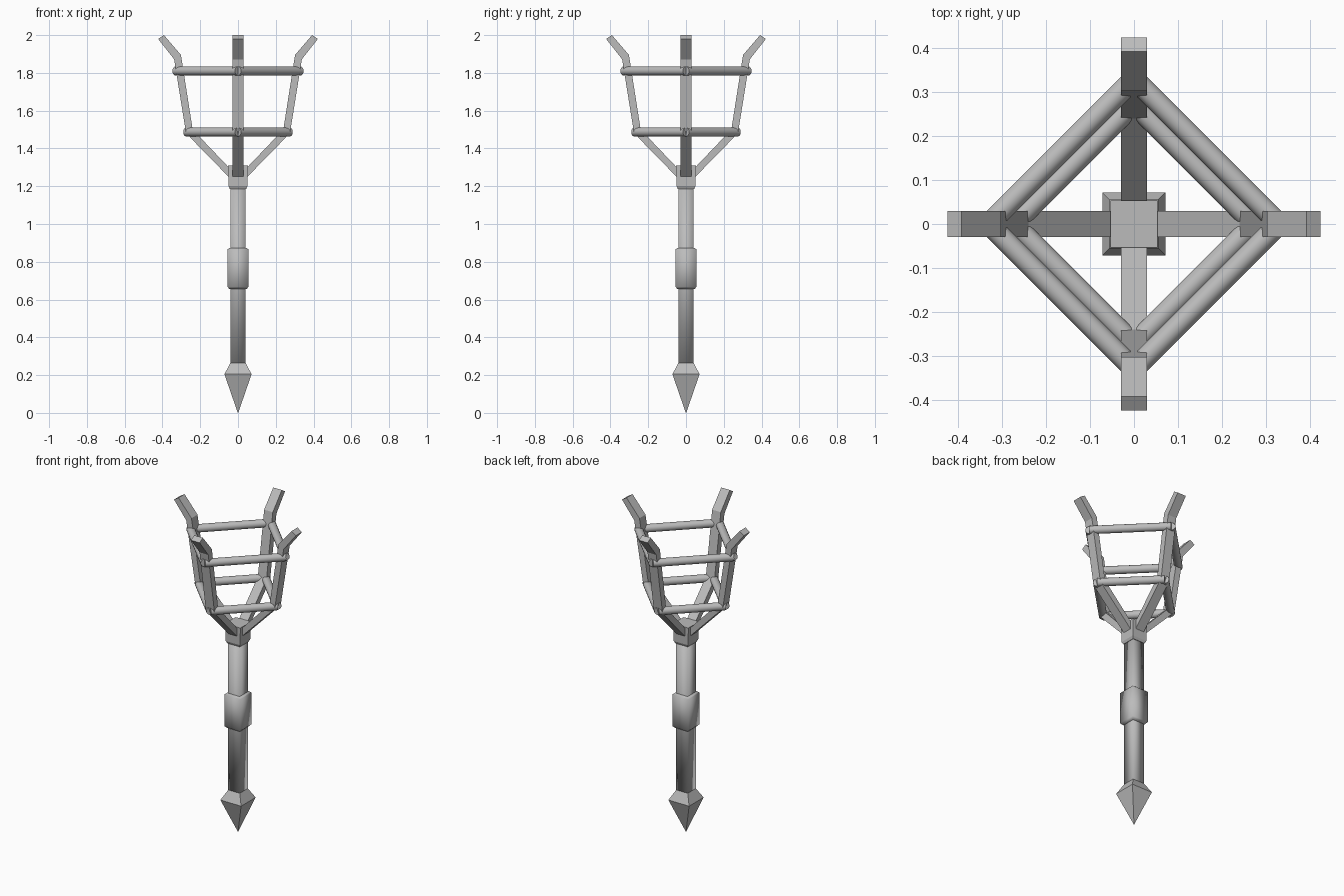
import bpy, bmesh, math
from mathutils import Vector, Matrix

cube = bpy.data.objects.get("Cube")
if cube:
    bpy.data.objects.remove(cube, do_unlink=True)

grey = bpy.data.materials.new("plain_grey")
grey.use_nodes = True
colour = (0.5, 0.5, 0.5, 1)
grey.diffuse_color = colour
grey.node_tree.nodes["Principled BSDF"].inputs["Base Color"].default_value = colour


def finish(bm, name, smooth_angle=None):
    bmesh.ops.recalc_face_normals(bm, faces=bm.faces[:])
    mesh = bpy.data.meshes.new(name)
    bm.to_mesh(mesh)
    bm.free()
    mesh.materials.append(grey)
    obj = bpy.data.objects.new(name, mesh)
    bpy.context.collection.objects.link(obj)
    if smooth_angle:
        bpy.ops.object.select_all(action='DESELECT')
        obj.select_set(True)
        bpy.context.view_layer.objects.active = obj
        bpy.ops.object.shade_smooth_by_angle(angle=math.radians(smooth_angle))
    return obj


def square_stack(name, rings, smooth_angle=None):
    """Square sections given as (half width, height), bottom to top."""
    bm = bmesh.new()
    loops = []
    for h, z in rings:
        loops.append([bm.verts.new((sx * h, sy * h, z))
                      for sx, sy in ((-1, -1), (1, -1), (1, 1), (-1, 1))])
    for low, high in zip(loops, loops[1:]):
        for i in range(4):
            j = (i + 1) % 4
            bm.faces.new((low[i], low[j], high[j], high[i]))
    bm.faces.new(loops[0])
    bm.faces.new(loops[-1])
    bmesh.ops.remove_doubles(bm, verts=bm.verts[:], dist=0.0001)
    finish(bm, name, smooth_angle)


# Handle
square_stack("spike", [(0.001, 0), (0.072, 0.205), (0.04, 0.265)])
square_stack("shaft", [(0.04, 0.25), (0.04, 1.2)], 95)
square_stack("grip_collar", [(0.045, 0.655), (0.056, 0.668), (0.056, 0.865), (0.048, 0.872)], 95)
square_stack("head_block", [(0.043, 1.185), (0.05, 1.2), (0.053, 1.31)])

# Bent arms: matching outer and inner edge points as (distance, height)
outer = [(0.04, 1.24), (0.275, 1.48), (0.338, 1.872), (0.423, 1.98)]
inner = [(0.03, 1.28), (0.24, 1.5), (0.302, 1.895), (0.392, 2.0)]
names = ("left", "back", "right", "front")


def arm(name, turn):
    bm = bmesh.new()
    loops = [[bm.verts.new((p[0], y, p[1]))
              for p, y in ((o, -0.03), (o, 0.03), (i, 0.03), (i, -0.03))]
             for o, i in zip(outer, inner)]
    for low, high in zip(loops, loops[1:]):
        for i in range(4):
            j = (i + 1) % 4
            bm.faces.new((low[i], low[j], high[j], high[i]))
    bm.faces.new(loops[0])
    bm.faces.new(loops[-1])
    bm.transform(turn)
    finish(bm, name)


# Round bars joining neighbouring arms
def bar(name, reach, height, turn):
    a, b = Vector((reach, 0, height)), Vector((0, reach, height))
    bm = bmesh.new()
    bmesh.ops.create_cone(bm, cap_ends=True, segments=16, radius1=0.024,
                          radius2=0.024, depth=(b - a).length)
    aim = (b - a).to_track_quat('Z', 'Y').to_matrix().to_4x4()
    bm.transform(turn @ Matrix.Translation((a + b) / 2) @ aim)
    finish(bm, name, 40)


for k, side in enumerate(names):
    turn = Matrix.Rotation(k * math.pi / 2, 4, 'Z')
    arm(side + "_arm", turn)
    bar(side + "_lower_bar", 0.273, 1.487, turn)
    bar(side + "_upper_bar", 0.33, 1.81, turn)
